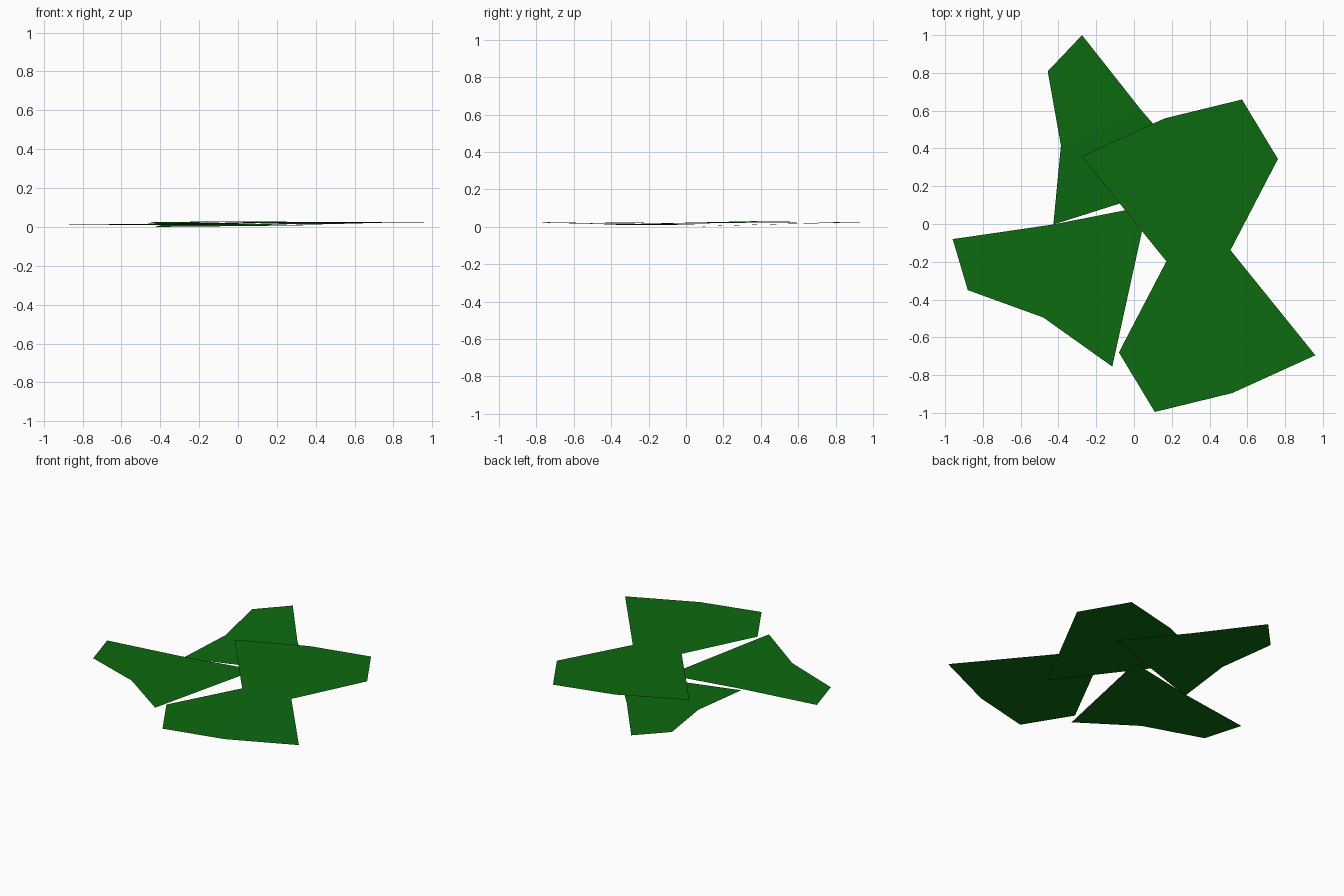
import bpy
from mathutils import Matrix, Vector

if "Cube" in bpy.data.objects:
    bpy.data.objects.remove(bpy.data.objects["Cube"])

green = bpy.data.materials.new("leaf green")
green.diffuse_color = (0.004, 0.145, 0.005, 1)
green.use_nodes = True
green.node_tree.nodes["Principled BSDF"].inputs["Base Color"].default_value = green.diffuse_color

# Leaf outlines, counter-clockwise: tip pair, middle, base pair, middle
NARROW = [(-0.96, -0.08), (-0.88, -0.35), (-0.48, -0.495),
          (-0.115, -0.755), (0.072, 0.096), (-0.43, -0.003)]
BROAD = [(-0.08, -0.68), (0.11, -0.995), (0.52, -0.895),
         (0.96, -0.695), (0.323, 0.094), (0.146, -0.246)]


def moved(outline, start, end, degrees, scale):
    """Turn and scale an outline so that point start lands on end."""
    turn = Matrix.Rotation(degrees * 3.14159265 / 180, 2)
    return [turn @ (Vector(p) - Vector(start)) * scale + Vector(end) for p in outline]


def leaf(name, outline, heights):
    """A leaf blade of two flat quads, with a slight tilt."""
    mesh = bpy.data.meshes.new(name)
    verts = [(p[0], p[1], z) for p, z in zip(outline, heights)]
    mesh.from_pydata(verts, [], [(0, 1, 2, 5), (5, 2, 3, 4)])
    mesh.materials.append(green)
    obj = bpy.data.objects.new(name, mesh)
    bpy.context.collection.objects.link(obj)


# Narrow pair
leaf("left_leaf", NARROW, (0.010, 0.010, 0.016, 0.022, 0.012, 0.010))
leaf("back_leaf", moved(NARROW, NARROW[0], (-0.275, 1.0), -60, 0.938),
     (0.026, 0.025, 0.012, 0.0, 0.008, 0.018))

# Broad pair, turned half way round from each other
leaf("front_leaf", BROAD, (0.025, 0.027, 0.025, 0.024, 0.017, 0.022))
leaf("right_leaf", moved(BROAD, (0, 0), (0.682, -0.336), 180, 1),
     (0.022, 0.025, 0.027, 0.030, 0.012, 0.016))
